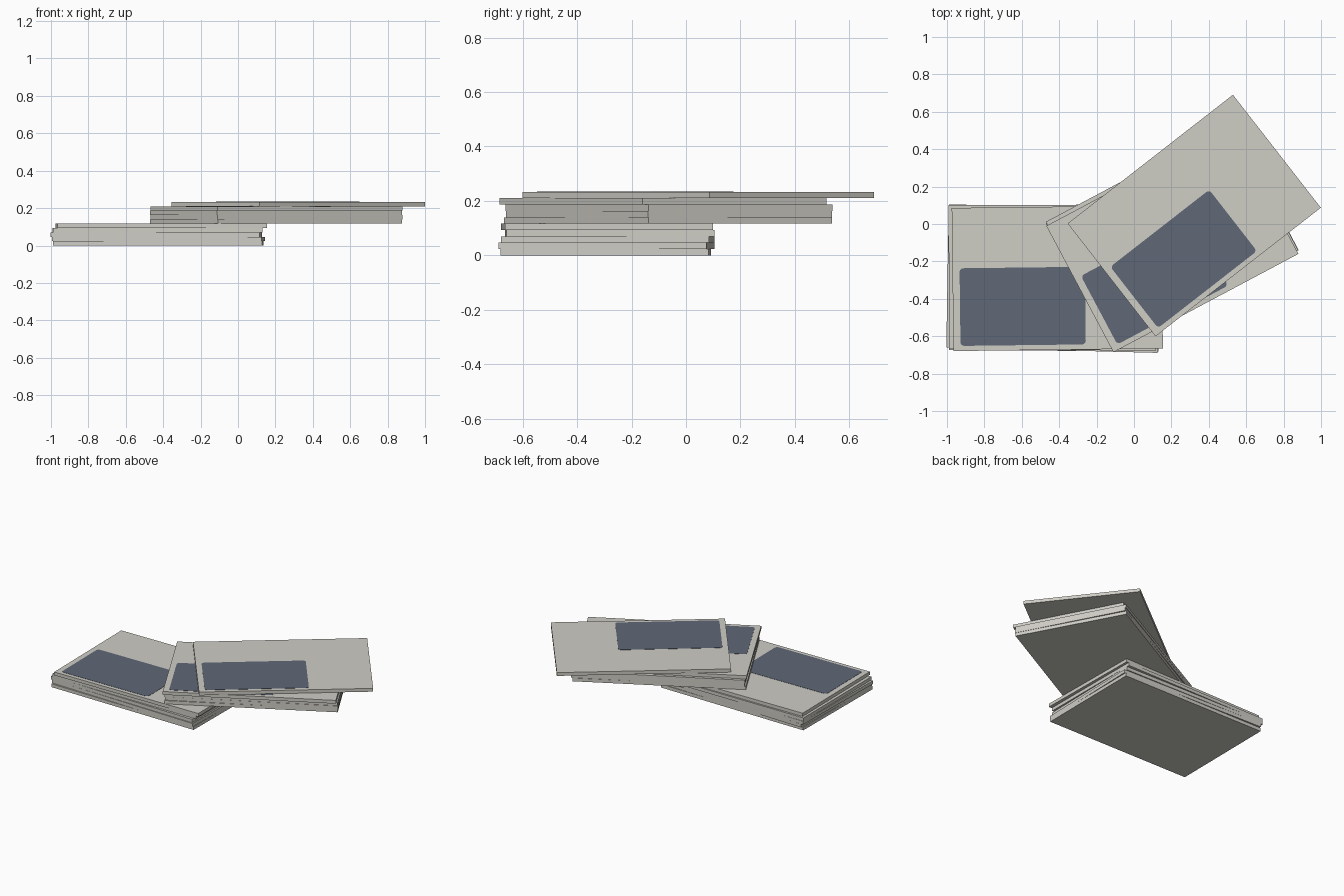
import bpy
import bmesh
from math import radians
from mathutils import Matrix, Vector

cube = bpy.data.objects.get("Cube")
if cube:
    bpy.data.objects.remove(cube, do_unlink=True)

LENGTH, WIDTH, THICK = 1.12, 0.765, 0.0233


def make_material(name, colour):
    mat = bpy.data.materials.new(name)
    mat.use_nodes = True
    mat.diffuse_color = (*colour, 1)
    mat.node_tree.nodes["Principled BSDF"].inputs["Base Color"].default_value = (*colour, 1)
    return mat


cover_grey = make_material("cover grey", (0.62, 0.61, 0.56))
panel_blue = make_material("panel slate blue", (0.115, 0.14, 0.185))


def make_box(name, size, centre, matrix, mat, corner=0):
    """Flat box, optionally with rounded upright corners."""
    bm = bmesh.new()
    bmesh.ops.create_cube(bm, size=1)
    bmesh.ops.scale(bm, vec=size, verts=bm.verts)
    if corner:
        upright = [e for e in bm.edges
                   if abs(e.verts[0].co.z - e.verts[1].co.z) > size[2] / 2]
        bmesh.ops.bevel(bm, geom=upright, offset=corner, segments=4,
                        profile=0.5, affect='EDGES')
    bmesh.ops.translate(bm, vec=Vector(centre), verts=bm.verts)
    mesh = bpy.data.meshes.new(name)
    bm.to_mesh(mesh)
    bm.free()
    mesh.materials.append(mat)
    obj = bpy.data.objects.new(name, mesh)
    obj.matrix_world = matrix
    bpy.context.collection.objects.link(obj)
    return obj


# Booklets from the bottom up: centre x, centre y, turn in degrees
booklets = [
    ("lower", -0.427, -0.295, -0.5),
    ("lower", -0.425, -0.292, -1.5),
    ("lower", -0.437, -0.288, -1.0),
    ("lower", -0.430, -0.280, 0.2),
    ("lower", -0.410, -0.290, 0.7),
    ("middle", 0.203, -0.067, 28.4),
    ("middle", 0.207, -0.063, 27.8),
    ("middle", 0.203, -0.063, 28.0),
    ("middle", 0.205, -0.085, 28.0),
    ("top", 0.322, 0.045, 37.9),
]

for i, (stack, x, y, turn) in enumerate(booklets):
    place = Matrix.Translation((x, y, i * THICK)) @ Matrix.Rotation(radians(turn), 4, 'Z')
    label = f"{stack}_booklet_{i + 1}"
    make_box(label, (LENGTH, WIDTH, THICK), (0, 0, THICK / 2), place, cover_grey)
    # Printed panel on the cover
    make_box(label + "_panel", (0.67, 0.415, 0.002), (-0.187, -0.148, THICK + 0.0005),
             place, panel_blue, corner=0.02)
